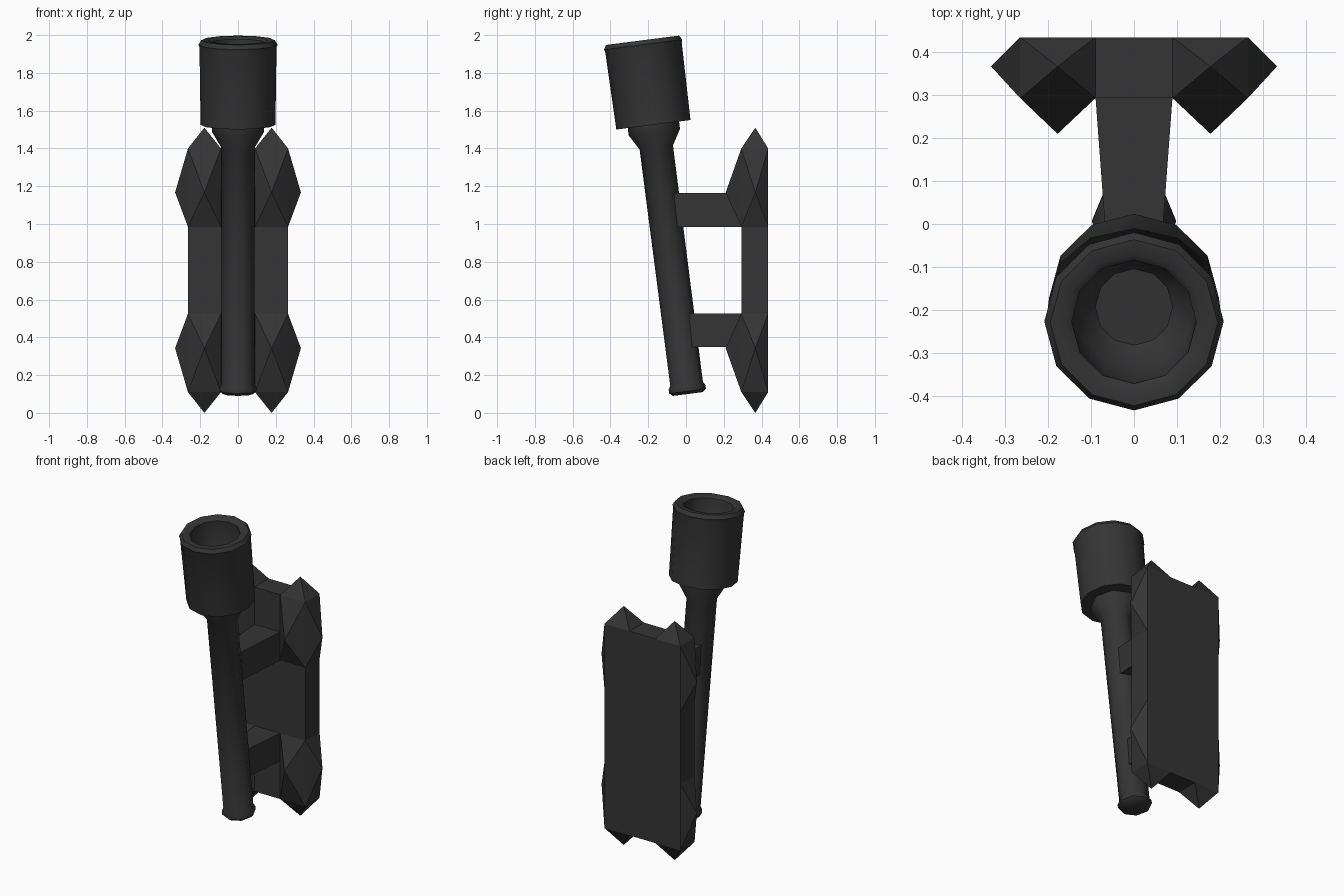
import bpy, bmesh, math
from mathutils import Matrix, Vector

if "Cube" in bpy.data.objects:
    bpy.data.objects.remove(bpy.data.objects["Cube"])

iron = bpy.data.materials.new("dark_iron")
iron.diffuse_color = (0.035, 0.035, 0.035, 1)
iron.use_nodes = True
iron.node_tree.nodes["Principled BSDF"].inputs["Base Color"].default_value = iron.diffuse_color

TILT = Matrix.Translation((0, 0.01, 0.1)) @ Matrix.Rotation(math.radians(7.3), 4, 'X')


def finish(name, bm, angle=None):
    bmesh.ops.recalc_face_normals(bm, faces=bm.faces[:])
    me = bpy.data.meshes.new(name)
    bm.to_mesh(me)
    bm.free()
    ob = bpy.data.objects.new(name, me)
    bpy.context.collection.objects.link(ob)
    me.materials.append(iron)
    if angle:
        bpy.ops.object.select_all(action='DESELECT')
        ob.select_set(True)
        bpy.context.view_layer.objects.active = ob
        bpy.ops.object.shade_smooth_by_angle(angle=math.radians(angle))
    return ob


def lathe(name, profile, sides):
    """Turn (radius, height) pairs into a closed solid on the tilted torch axis."""
    bm = bmesh.new()
    rings = []
    for r, h in profile:
        rings.append([bm.verts.new((r * math.cos(i * math.tau / sides),
                                    r * math.sin(i * math.tau / sides), h))
                      for i in range(sides)])
    for a, b in zip(rings, rings[1:]):
        for i in range(sides):
            j = (i + 1) % sides
            bm.faces.new((a[i], a[j], b[j], b[i]))
    bm.faces.new(rings[0])
    bm.faces.new(rings[-1])
    bm.transform(TILT)
    return finish(name, bm, 46)


def box(lo, hi):
    bm = bmesh.new()
    bmesh.ops.create_cube(bm, size=1)
    lo, hi = Vector(lo), Vector(hi)
    for v in bm.verts:
        v.co = [(lo[k] + hi[k]) / 2 + v.co[k] * (hi[k] - lo[k]) for k in range(3)]
    return bm


# Torch handle with foot knob and flared neck
lathe("torch_handle", [(0.08, 0), (0.098, 0.015), (0.098, 0.035), (0.087, 0.055),
                       (0.089, 1.316), (0.137, 1.398), (0.137, 1.45)], 8)

# Hollow torch cup with rounded rim
lathe("torch_cup", [(0.198, 1.437), (0.204, 1.85), (0.209, 1.865), (0.195, 1.888),
                    (0.16, 1.888), (0.145, 1.875), (0.14, 1.66), (0.09, 1.6)], 12)

# Wall plate
finish("wall_plate", box((-0.265, 0.293, 0.11), (0.265, 0.435, 1.4)))

# Spiked corner block: pyramids on the front, outer side and top, mirrored to four corners
bm = box((0.09, 0.293, 0.985), (0.265, 0.435, 1.4))
bm.normal_update()
tips = [((0, -1, 0), (0.178, 0.21, 1.167)),
        ((1, 0, 0), (0.333, 0.367, 1.167)),
        ((0, 0, 1), (0.178, 0.367, 1.51))]
for normal, tip in tips:
    face = next(f for f in bm.faces if len(f.verts) == 4 and f.normal.dot(Vector(normal)) > 0.9)
    bmesh.ops.poke(bm, faces=[face])["verts"][0].co = tip
# drop the faces buried in the wall plate
bmesh.ops.delete(bm, geom=[f for f in bm.faces if len(f.verts) == 4], context='FACES')
spikes = finish("corner_spikes", bm)
centre = bpy.data.objects.new("mirror_centre", None)
centre.location = (0, 0, 0.755)
centre.hide_render = True
bpy.context.collection.objects.link(centre)
mirror = spikes.modifiers.new("mirror", 'MIRROR')
mirror.use_axis = (True, False, True)
mirror.mirror_object = centre
mirror.use_mirror_merge = False

# Two bracket arms narrowing toward the handle
for name, z0, z1, y0 in (("lower_bracket", 0.35, 0.525, 0.0),
                         ("upper_bracket", 0.985, 1.165, -0.09)):
    bm = box((-0.09, y0, z0), (0.09, 0.3, z1))
    for v in bm.verts:
        if v.co.y < 0.2:
            v.co.x *= 0.68
    finish(name, bm)
